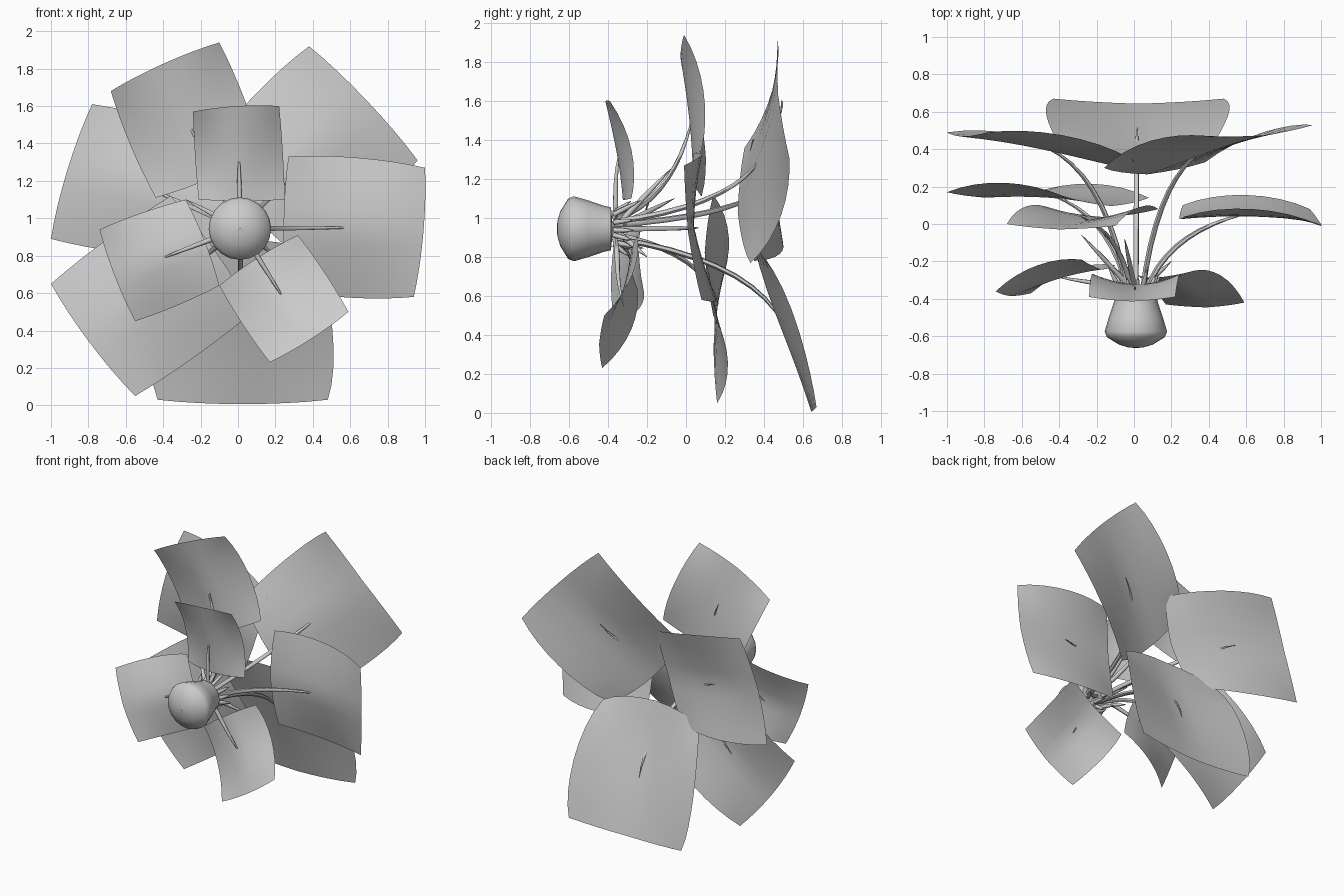
import bpy, math, random
from mathutils import Vector

if "Cube" in bpy.data.objects:
    bpy.data.objects.remove(bpy.data.objects["Cube"])

random.seed(4)
mat = bpy.data.materials.new("plain_grey")
mat.diffuse_color = (0.6, 0.6, 0.6, 1)
mat.use_nodes = True
mat.node_tree.nodes["Principled BSDF"].inputs["Base Color"].default_value = mat.diffuse_color
HUB = Vector((0.01, -0.37, 0.945))


def mesh_object(name, verts, faces, angle=60):
    me = bpy.data.meshes.new(name)
    me.from_pydata(verts, [], faces)
    me.materials.append(mat)
    ob = bpy.data.objects.new(name, me)
    bpy.context.collection.objects.link(ob)
    bpy.ops.object.select_all(action='DESELECT')
    ob.select_set(True)
    bpy.context.view_layer.objects.active = ob
    bpy.ops.object.shade_smooth_by_angle(angle=math.radians(angle))
    return ob


def leaf(name, corners, arch, ridge, bow=0.04, round_in=0.06, n=8):
    """Square sheet: arched backwards from stalk to end, with a raised middle in front."""
    a, b, c, d = (Vector(p) for p in corners)
    mid = (a + b + c + d) / 4

    def point(s, t):
        p = a.lerp(b, s).lerp(d.lerp(c, s), t)
        u, v = 1 - (2 * s - 1) ** 2, 1 - (2 * t - 1) ** 2
        off = p - mid
        off.y = 0
        end_bow = 0.06 if s > 0.5 else round_in
        p += off * (bow * u * (1 - v) + end_bow * v * (1 - u))   # bowed edges
        tent = 0.5 * v + 0.5 * (1 - abs(2 * t - 1))
        front = 0.55 * (1 - s) ** 2 + 0.3 * s * s + 2.0 * s * (1 - s) + 0.25 * u
        p.y += arch * u - ridge * tent * front
        return p

    w = n + 1
    verts = [point(i / n, j / n) for j in range(w) for i in range(w)]
    faces = [(j * w + i, j * w + i + 1, (j + 1) * w + i + 1, (j + 1) * w + i)
             for j in range(n) for i in range(n)]
    mesh_object(name, verts, faces)
    return point(0.5, 0.5)


def stem(name, pts, radius, steps=10, sides=6):
    """Tapered tube along a cubic curve."""
    p0, p1, p2, p3 = pts
    verts, faces = [], []
    for k in range(steps + 1):
        t = k / steps
        q = 1 - t
        p = p0 * q**3 + p1 * 3 * q * q * t + p2 * 3 * q * t * t + p3 * t**3
        tan = ((p1 - p0) * q * q + (p2 - p1) * 2 * q * t + (p3 - p2) * t * t).normalized()
        e = tan.cross(Vector((0.3, 0.2, 0.93))).normalized()
        f = tan.cross(e)
        r = radius * (1 - 0.9 * t**3)
        for m in range(sides):
            g = math.tau * m / sides
            verts.append(p + (e * math.cos(g) + f * math.sin(g)) * r)
    for k in range(steps):
        for m in range(sides):
            n = (m + 1) % sides
            faces.append((k * sides + m, k * sides + n, (k + 1) * sides + n, (k + 1) * sides + m))
    faces.append(tuple(range(sides))[::-1])
    faces.append(tuple(steps * sides + m for m in range(sides)))
    mesh_object(name, verts, faces)


# Pot: turned profile (radius, y) around the y axis
profile = [(0.002, -0.663), (0.04, -0.66), (0.09, -0.645), (0.155, -0.605), (0.167, -0.575),
           (0.145, -0.50), (0.118, -0.42), (0.11, -0.385), (0.002, -0.375)]
N = 20
pv = [(HUB.x + r * math.cos(math.tau * k / N), y, HUB.z + r * math.sin(math.tau * k / N))
      for r, y in profile for k in range(N)]
pf = [(j * N + k, j * N + (k + 1) % N, (j + 1) * N + (k + 1) % N, (j + 1) * N + k)
      for j in range(len(profile) - 1) for k in range(N)]
mesh_object("pot", pv, pf, 50)

# Leaves: inner, outer, outer, inner corner; arch; ridge; side bow; inner edge rounding
leaves = {
    "small_top_leaf": ([(-0.21, -0.28, 1.10), (-0.24, -0.39, 1.57), (0.22, -0.39, 1.60), (0.25, -0.28, 1.10)], 0.055, 0.08, 0.02, 0.03),
    "small_left_leaf": ([(-0.28, -0.19, 1.10), (-0.74, -0.36, 0.94), (-0.55, -0.37, 0.45), (-0.10, -0.22, 0.64)], 0.055, 0.07),
    "small_right_leaf": ([(-0.10, -0.25, 0.64), (0.17, -0.43, 0.23), (0.59, -0.42, 0.50), (0.32, -0.25, 0.91)], 0.06, 0.07),
    "right_leaf": ([(0.26, 0.10, 0.62), (0.94, 0.08, 0.58), (1.00, -0.01, 1.27), (0.27, 0.04, 1.33)], 0.065, 0.08, 0.07),
    "upper_left_leaf": ([(-0.44, 0.08, 1.11), (-0.68, 0.00, 1.68), (-0.10, -0.01, 1.94), (0.13, 0.08, 1.35)], 0.055, 0.08, 0.05),
    "lower_left_leaf": ([(-0.36, 0.14, 1.12), (-1.00, 0.17, 0.65), (-0.55, 0.16, 0.05), (0.08, 0.14, 0.50)], 0.065, 0.08),
    "upper_right_leaf": ([(-0.16, 0.30, 1.36), (0.38, 0.47, 1.92), (0.96, 0.53, 1.31), (0.38, 0.33, 0.77)], 0.06, 0.09, 0.07, 0.14),
    "far_left_leaf": ([(-0.21, 0.35, 0.78), (-1.00, 0.49, 0.89), (-0.78, 0.49, 1.61), (0.00, 0.34, 1.40)], 0.06, 0.08, 0.06, 0.1),
    "bottom_leaf": ([(0.40, 0.39, 0.81), (0.48, 0.67, 0.03), (-0.43, 0.67, 0.03), (-0.38, 0.39, 0.81)], 0.05, 0.09, 0.15, 0.2),
}
for name, (corners, *shape) in leaves.items():
    tip = leaf(name, corners, *shape)
    out = Vector((tip.x - HUB.x, 0, tip.z - HUB.z))
    tip += out * 0.06 + Vector((0, 0.025, 0))
    start = HUB + out.normalized() * 0.05
    reach = tip.y - start.y
    p1 = start + Vector((0, reach * 0.6, 0)) + out * 0.15
    p2 = tip - out * 0.45 - Vector((0, 0.05, 0))
    stem(name.replace("leaf", "stem"), (start, p1, p2, tip), 0.015)

# Short shoots around the mouth of the pot, then three long ones
for k in range(12):
    g = math.tau * k / 12 + random.uniform(-0.15, 0.15)
    d = Vector((math.cos(g), 0, math.sin(g)))
    a = HUB + d * 0.08
    b = a + d * random.uniform(0.03, 0.09) + Vector((0, random.uniform(0.06, 0.16), 0))
    stem("shoot_%d" % k, (a, a.lerp(b, 0.3), a.lerp(b, 0.7), b), 0.014, 4)
for k, end in enumerate([(-0.28, -0.06, 1.10), (-0.05, -0.08, 1.25), (0.20, -0.20, 0.80)]):
    b = Vector(end)
    a = HUB.lerp(b, 0.15)
    stem("long_shoot_%d" % k, (a, a.lerp(b, 0.3), a.lerp(b, 0.7), b), 0.015, 4)
